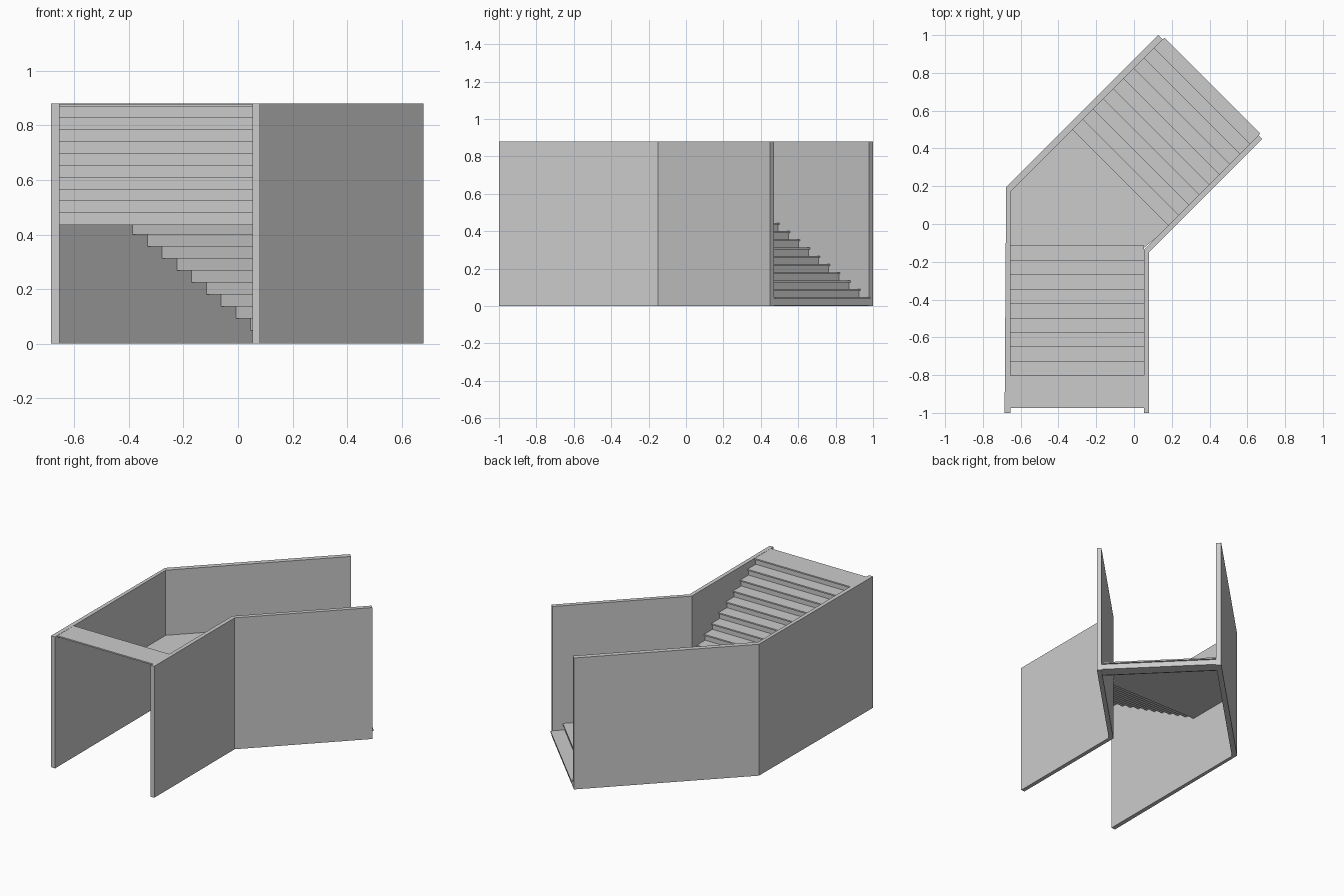
import bpy, bmesh

if "Cube" in bpy.data.objects:
    bpy.data.objects.remove(bpy.data.objects["Cube"])

TREAD = 0.009             # tread board thickness
RUN, NOSE = 0.0763, 0.011 # step depth and nosing overhang
XL, XR = -0.655, 0.053    # inner wall faces, straight flight
DL, DR = 0.825, -0.19     # inner wall faces (y - x), turned flight
R2 = 2 ** 0.5


def prism(name, pts, z0, z1):
    """Extrude a flat outline from z0 to z1."""
    bm = bmesh.new()
    low = [bm.verts.new((x, y, z0)) for x, y in pts]
    face = bm.faces.new(low)
    ext = bmesh.ops.extrude_face_region(bm, geom=[face])
    for v in ext["geom"]:
        if isinstance(v, bmesh.types.BMVert):
            v.co.z = z1
    bmesh.ops.recalc_face_normals(bm, faces=bm.faces)
    me = bpy.data.meshes.new(name)
    bm.to_mesh(me)
    bm.free()
    ob = bpy.data.objects.new(name, me)
    bpy.context.collection.objects.link(ob)
    return ob


def diag(s, d):
    """Point where x + y = s and y - x = d."""
    return ((s - d) / 2, (s + d) / 2)


def diag_strip(s0, s1):
    return [diag(s0, DL), diag(s0, DR), diag(s1, DR), diag(s1, DL)]


def straight_strip(y0, y1):
    return [(XL, y0), (XR, y0), (XR, y1), (XL, y1)]


# Bent side walls
END = 1.13
prism("left_wall", [(-0.685, -1), (XL, -1), (XL, XL + DL), diag(END, DL),
                    diag(END, 0.872), (-0.677, 0.195)], 0, 0.88)
prism("right_wall", [(XR, -1), (0.08, -1), (0.08, -0.15), diag(END, -0.23),
                     diag(END, DR), (XR, XR + DR)], 0, 0.88)

# Lower flight, climbing from the turned end towards the landing
for k in range(1, 11):
    nose = 1.148 - (k - 1) * RUN * R2
    face = nose - NOSE * R2
    back = face - RUN * R2
    top = 0.004 + 0.044 * k
    prism(f"lower_step_{k}", diag_strip(face, back), top - 0.044, top - TREAD)
    prism(f"lower_tread_{k}", diag_strip(nose, back), top - TREAD, top)
landing_s, landing_z = back, top

# Landing in the bend
prism("landing", [(XL, -0.126), (XR, -0.126), diag(landing_s, DR),
                  diag(landing_s, DL), (XL, XL + DL)],
      landing_z - TREAD, landing_z)

# Upper flight, climbing towards the front
RISE = (0.879 - landing_z) / 10
for k in range(1, 11):
    nose = -0.115 - (k - 1) * RUN
    face = nose - NOSE
    back = face - RUN
    top = landing_z + RISE * k
    prism(f"upper_step_{k}", straight_strip(face, back), top - TREAD - RISE, top - TREAD)
    prism(f"upper_tread_{k}", straight_strip(nose, back), top - TREAD, top)

# Top platform
prism("top_platform", straight_strip(back, -0.975), top - TREAD, top)
